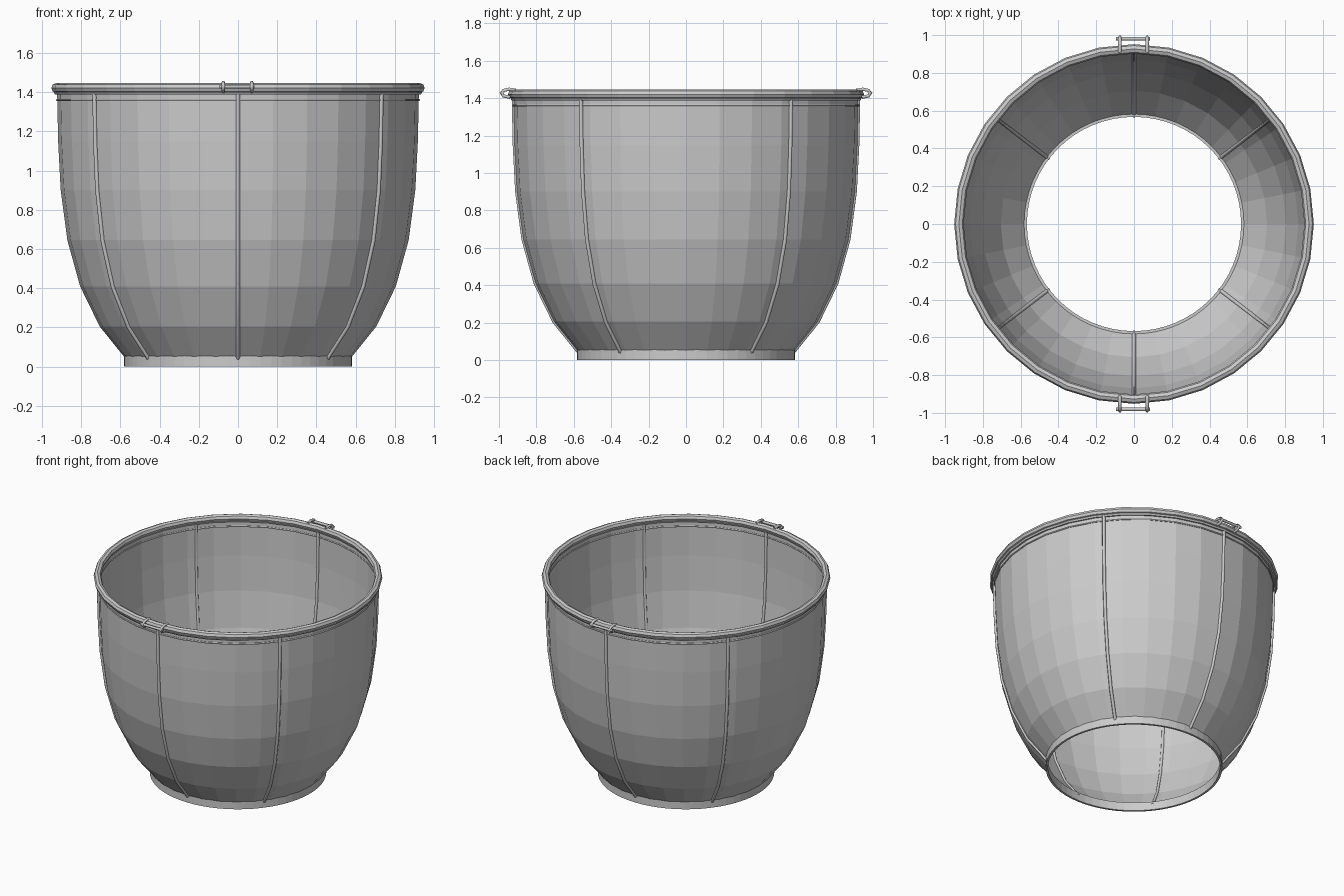
import bpy, math

if "Cube" in bpy.data.objects:
    bpy.data.objects.remove(bpy.data.objects["Cube"])

SIDES = 32


def lathe(name, profile, sides=SIDES, closed=False):
    """Revolve an (r, z) profile about the z axis."""
    n = len(profile)
    verts, faces = [], []
    for i in range(sides):
        a = 2 * math.pi * i / sides
        verts += [(r * math.cos(a), r * math.sin(a), z) for r, z in profile]
    for i in range(sides):
        j = (i + 1) % sides
        for k in range(n if closed else n - 1):
            m = (k + 1) % n
            faces.append((i * n + k, j * n + k, j * n + m, i * n + m))
    mesh = bpy.data.meshes.new(name)
    mesh.from_pydata(verts, [], faces)
    ob = bpy.data.objects.new(name, mesh)
    bpy.context.collection.objects.link(ob)
    return ob


def circle(r, z, rad, n=8):
    return [(r + rad * math.cos(2 * math.pi * k / n),
             z + rad * math.sin(2 * math.pi * k / n)) for k in range(n)]


def tube(name, pts, rad):
    """Round wire along a path of points."""
    cu = bpy.data.curves.new(name, 'CURVE')
    cu.dimensions = '3D'
    cu.bevel_depth = rad
    cu.bevel_resolution = 1
    cu.use_fill_caps = True
    sp = cu.splines.new('POLY')
    sp.points.add(len(pts) - 1)
    for p, co in zip(sp.points, pts):
        p.co = (*co, 1)
    ob = bpy.data.objects.new(name, cu)
    bpy.context.collection.objects.link(ob)
    bpy.ops.object.select_all(action='DESELECT')
    ob.select_set(True)
    bpy.context.view_layer.objects.active = ob
    bpy.ops.object.convert(target='MESH')
    return bpy.context.view_layer.objects.active


# open faceted bowl wall
wall = [(0.572, 0.04), (0.705, 0.205), (0.805, 0.41), (0.87, 0.645),
        (0.904, 0.9), (0.917, 1.15), (0.922, 1.395)]
lathe("bowl_wall", wall)

# foot ring, rim roll and thin band under the rim
lathe("foot_ring", [(0.567, 0), (0.582, 0), (0.582, 0.06), (0.567, 0.06)], 64, True)
lathe("rim", circle(0.927, 1.421, 0.025), SIDES, True)
lathe("rim_bead", circle(0.926, 1.398, 0.012, 6), SIDES, True)
lathe("upper_band", circle(0.922, 1.36, 0.006, 6), SIDES, True)

# six ribs following the wall
for n, deg in enumerate((-90, 90, 37.5, 142.5, 217.5, 322.5)):
    a = math.radians(deg)
    tube(f"rib_{n + 1}", [(r * math.cos(a), r * math.sin(a), z) for r, z in wall], 0.011)

# hinge clips at front and back: two hooks and a pin
for side, s in (("front", -1), ("back", 1)):
    for tag, x in (("left", -0.075), ("right", 0.07)):
        hook = [(0.91, 1.443), (0.945, 1.448), (0.975, 1.442), (0.988, 1.428),
                (0.975, 1.412), (0.94, 1.405)]
        tube(f"{side}_hook_{tag}", [(x, s * y, z) for y, z in hook], 0.01)
    tube(f"{side}_pin", [(-0.095, s * 0.981, 1.428), (0.085, s * 0.981, 1.428)], 0.01)
